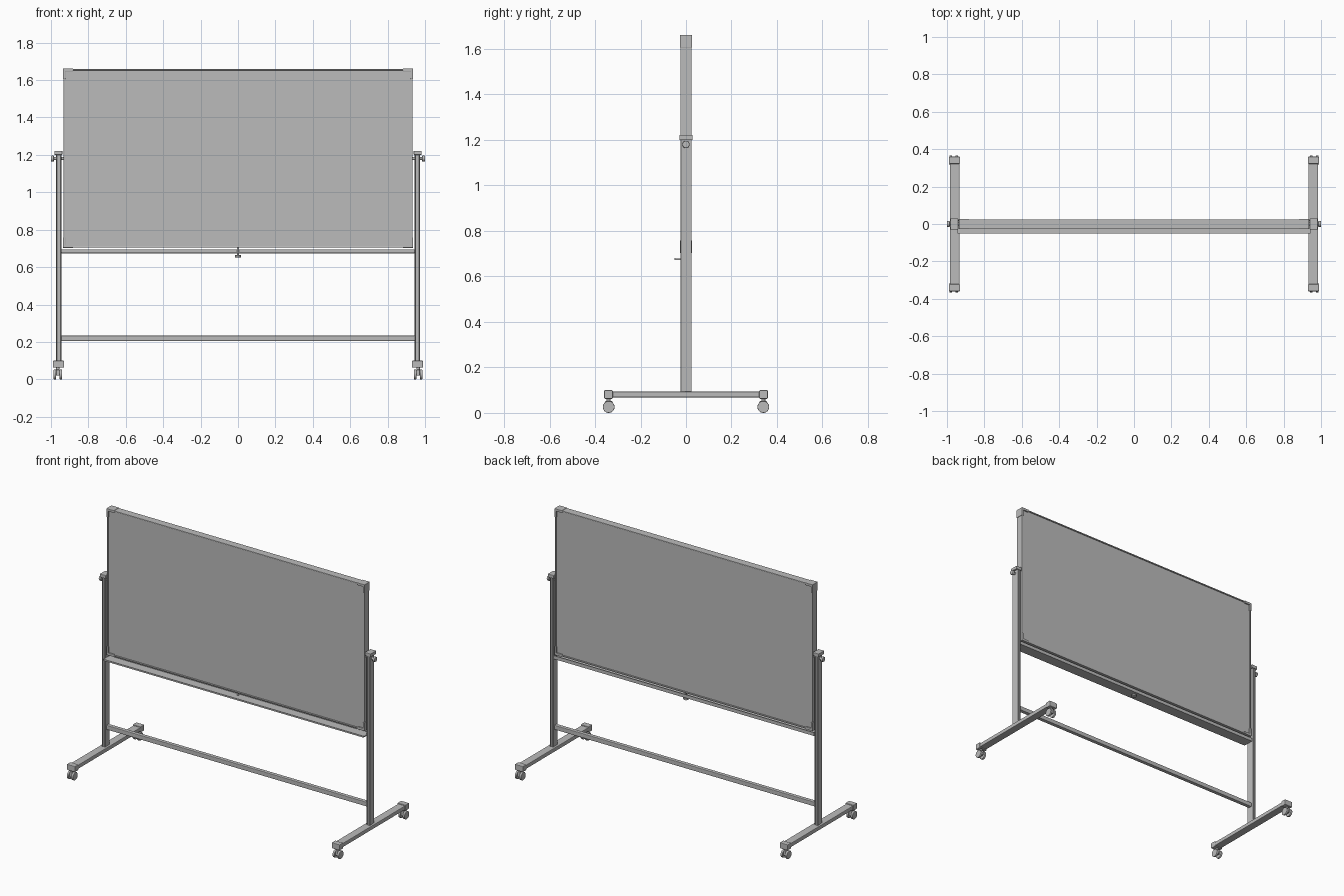
import bpy, bmesh
from math import pi
from mathutils import Matrix, Vector

cube = bpy.data.objects.get("Cube")
if cube:
    bpy.data.objects.remove(cube)

grey = bpy.data.materials.new("grey")
grey.use_nodes = True
tone = (0.5, 0.5, 0.5, 1)
grey.diffuse_color = tone
grey.node_tree.nodes["Principled BSDF"].inputs["Base Color"].default_value = tone


def finish(name, bm):
    bmesh.ops.recalc_face_normals(bm, faces=bm.faces)
    mesh = bpy.data.meshes.new(name)
    bm.to_mesh(mesh)
    bm.free()
    mesh.materials.append(grey)
    obj = bpy.data.objects.new(name, mesh)
    bpy.context.collection.objects.link(obj)
    return obj


def box(name, x, y, z, bevel=0):
    """Box from (min, max) ranges, with an optional rounded edge."""
    bm = bmesh.new()
    bmesh.ops.create_cube(bm, size=1)
    for v in bm.verts:
        v.co = Vector([r[0] if c < 0 else r[1] for c, r in zip(v.co, (x, y, z))])
    if bevel:
        bmesh.ops.bevel(bm, geom=bm.edges[:], offset=bevel, segments=2,
                        profile=0.5, affect='EDGES')
    return finish(name, bm)


def cylinder(name, centre, radius, depth, axis='Z', bevel=0):
    bm = bmesh.new()
    turn = Matrix.Rotation(pi / 2, 4, 'Y') if axis == 'X' else Matrix()
    bmesh.ops.create_cone(bm, cap_ends=True, segments=24, radius1=radius,
                          radius2=radius, depth=depth,
                          matrix=Matrix.Translation(centre) @ turn)
    if bevel:
        rims = [e for e in bm.edges if any(len(f.verts) > 4 for f in e.link_faces)]
        bmesh.ops.bevel(bm, geom=rims, offset=bevel, segments=2,
                        profile=0.5, affect='EDGES')
    for f in bm.faces:
        f.smooth = len(f.verts) == 4
    for e in bm.edges:
        e.smooth = e.calc_face_angle(0) < 0.7
    return finish(name, bm)


def prism(name, points, start, end, axis):
    """Extrude a closed profile along x (points are y, z) or z (points are x, y)."""
    bm = bmesh.new()
    place = (lambda p, t: (t, *p)) if axis == 'X' else (lambda p, t: (*p, t))
    face = bm.faces.new([bm.verts.new(place(p, start)) for p in points])
    new = bmesh.ops.extrude_face_region(bm, geom=[face])["geom"]
    move = Vector(place((0, 0), end - start))
    bmesh.ops.translate(bm, vec=move, verts=[v for v in new if isinstance(v, bmesh.types.BMVert)])
    return finish(name, bm)


def span(side, a, b):
    return tuple(sorted((side * a, side * b)))


# Board: recessed writing surface inside a slim frame
W, BOT, TOP, D = 0.933, 0.705, 1.66, 0.025
RIM = 0.008
box("writing_panel", (-W + 0.004, W - 0.004), (-0.019, 0.019), (BOT + 0.004, TOP - 0.004))
for name, z in (("top", (TOP - RIM, TOP)), ("bottom", (BOT, BOT + RIM))):
    box(name + "_frame", (-W, W), (-D, D), z, 0.002)
for side, label in ((-1, "right"), (1, "left")):
    box(label + "_frame", span(side, W - RIM, W), (-D, D), (BOT, TOP), 0.002)
    # L-shaped corner caps
    for level, z, up in (("top", TOP, -1), ("bottom", BOT, 1)):
        outer, inner = z - up * 0.002, z + up * 0.014
        box(f"{label}_{level}_corner_flat", span(side, W - 0.052, W + 0.003),
            (-D - 0.002, D + 0.002), tuple(sorted((outer, inner))), 0.002)
        box(f"{label}_{level}_corner_upright", span(side, W - 0.010, W + 0.003),
            (-D - 0.002, D + 0.002), tuple(sorted((outer, z + up * 0.054))), 0.002)

# Pen tray under the board with a raised lip, and its locking knob
tray = [(-0.05, 0.672), (0.022, 0.672), (0.022, 0.694), (0.016, 0.694),
        (0.016, 0.679), (-0.046, 0.679), (-0.046, 0.682), (-0.05, 0.682)]
prism("pen_tray", tray, -0.944, 0.944, 'X')
cylinder("lock_stem", (0, 0, 0.682), 0.006, 0.05)
cylinder("lock_knob", (0, 0, 0.658), 0.017, 0.012, bevel=0.003)

# Lower crossbar
box("crossbar", (-0.948, 0.948), (-0.013, 0.013), (0.205, 0.234), 0.004)

# Posts, pivots, feet and casters on each side
for s, label in ((-1, "right"), (1, "left")):
    # Post with rounded corners and a shallow groove on front and back
    half = [(-0.010, -0.025), (-0.004, -0.025), (-0.004, -0.021),
            (0.004, -0.021), (0.004, -0.025), (0.010, -0.025), (0.014, -0.021)]
    ring = half + [(-x, -y) for x, y in half]
    prism(label + "_post", [(s * 0.959 + x, y) for x, y in ring], 0.09, 1.205, 'Z')
    box(label + "_post_cap", span(s, 0.939, 0.982), (-0.029, 0.029), (1.2, 1.222), 0.003)
    cylinder(label + "_pivot_axle", (s * 0.957, 0, 1.18), 0.008, 0.06, 'X')
    cylinder(label + "_pivot_knob", (s * 0.992, 0, 1.18), 0.016, 0.016, 'X', 0.004)

    box(label + "_foot", span(s, 0.933, 0.985), (-0.33, 0.33), (0.068, 0.094), 0.004)
    for e, end in ((-1, "front"), (1, "back")):
        part = f"{label}_{end}_"
        box(part + "foot_cap", span(s, 0.93, 0.989), span(e, 0.322, 0.36), (0.062, 0.1), 0.004)
        cx, cy = s * 0.963, e * 0.34
        cylinder(part + "caster_stem", (cx, cy, 0.055), 0.009, 0.02)
        box(part + "caster_housing", (cx - 0.009, cx + 0.009), (cy - 0.016, cy + 0.016),
            (0.02, 0.052), 0.003)
        cylinder(part + "caster_axle", (cx, cy, 0.026), 0.006, 0.04, 'X')
        for w in (-1, 1):
            cylinder(part + ("inner_wheel" if w * s < 0 else "outer_wheel"),
                     (cx + w * 0.016, cy, 0.026), 0.026, 0.014, 'X', 0.003)
